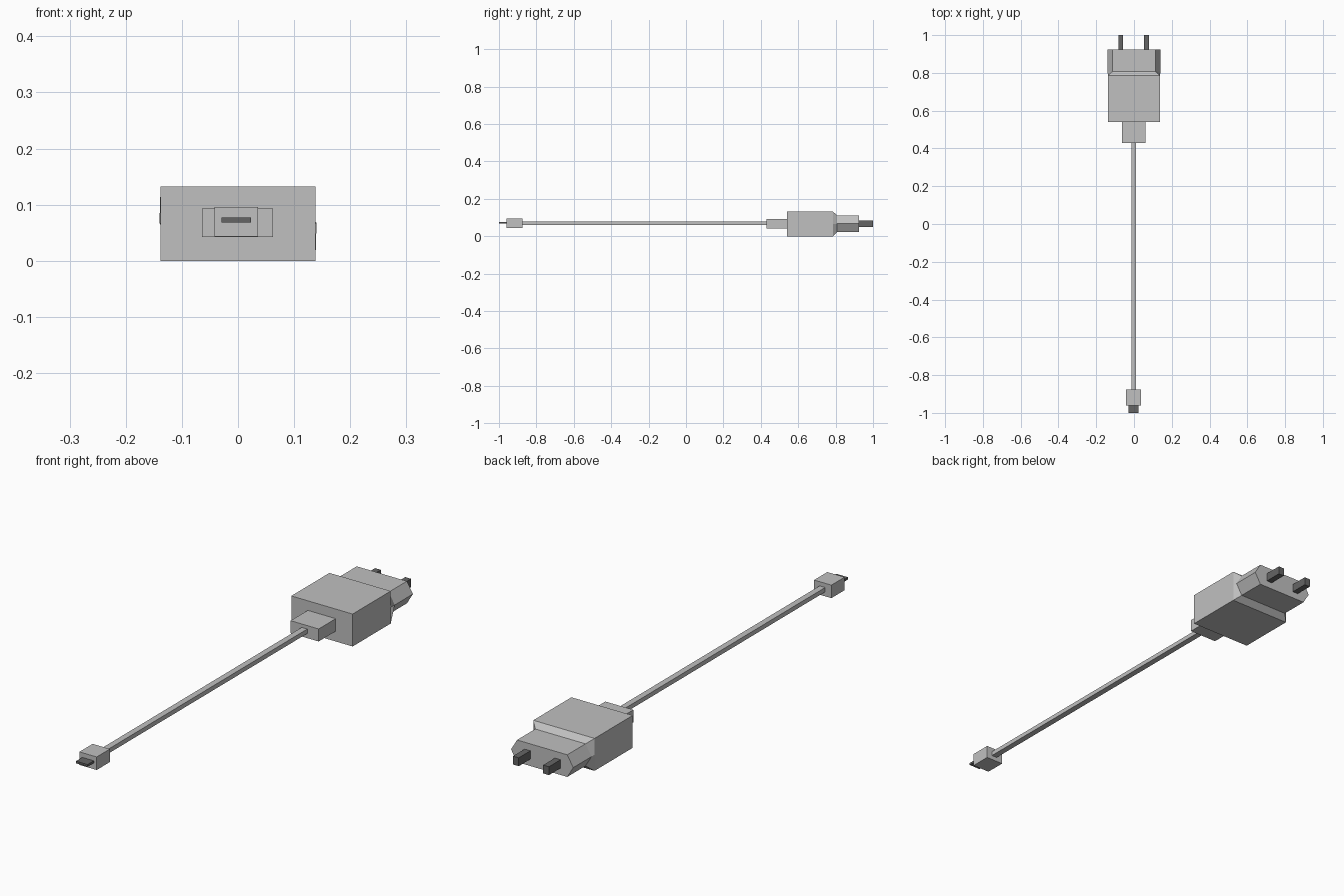
import bpy, bmesh

if "Cube" in bpy.data.objects:
    bpy.data.objects.remove(bpy.data.objects["Cube"])


def material(name, v):
    m = bpy.data.materials.new(name)
    m.diffuse_color = (v, v, v, 1)
    m.use_nodes = True
    m.node_tree.nodes["Principled BSDF"].inputs["Base Color"].default_value = m.diffuse_color
    return m


pale = material("pale grey plastic", 0.53)
dark = material("dark metal", 0.13)


def loft(name, sections, mat):
    """Join (y, [(x, z), ...]) rings along y and cap both ends."""
    bm = bmesh.new()
    rings = [[bm.verts.new((x, y, z)) for x, z in pts] for y, pts in sections]
    n = len(rings[0])
    for a, b in zip(rings, rings[1:]):
        for i in range(n):
            j = (i + 1) % n
            bm.faces.new((a[i], a[j], b[j], b[i]))
    bm.faces.new(rings[0])
    bm.faces.new(rings[-1])
    bmesh.ops.recalc_face_normals(bm, faces=bm.faces)
    me = bpy.data.meshes.new(name)
    bm.to_mesh(me)
    bm.free()
    me.materials.append(mat)
    ob = bpy.data.objects.new(name, me)
    bpy.context.collection.objects.link(ob)
    return ob


def box(name, x0, x1, y0, y1, z0, z1, mat):
    ring = [(x0, z0), (x1, z0), (x1, z1), (x0, z1)]
    return loft(name, [(y0, ring), (y1, ring)], mat)


def hexagon(flat, point, z0, z1):
    m = (z0 + z1) / 2
    return [(-flat, z0), (flat, z0), (point, m), (flat, z1), (-flat, z1), (-point, m)]


# Adapter: block tapering into a six-sided plug
block = hexagon(0.138, 0.138, 0.0, 0.132)
plug = hexagon(0.113, 0.14, 0.022, 0.112)
loft("adapter_body", [(0.54, block), (0.785, block), (0.808, plug), (0.925, plug)], pale)

# Two prongs
for side, x in (("left", -0.07), ("right", 0.066)):
    box("prong_" + side, x - 0.013, x + 0.013, 0.925, 1.0, 0.05, 0.084, dark)

# Cable and its collar
box("cable_collar", -0.064, 0.062, 0.43, 0.54, 0.042, 0.093, pale)
box("cable", -0.014, 0.011, -0.875, 0.435, 0.061, 0.079, pale)

# Small connector with a flat tip
box("connector_grip", -0.042, 0.036, -0.96, -0.875, 0.043, 0.096, pale)
box("connector_tip", -0.029, 0.023, -1.0, -0.96, 0.068, 0.077, dark)

# Narrow slot plate on the tip
slot = [(-0.010, 0.0705), (0.004, 0.0705), (0.009, 0.073), (-0.015, 0.073)]
loft("tip_slot", [(-1.0005, slot), (-0.999, slot)], dark)
